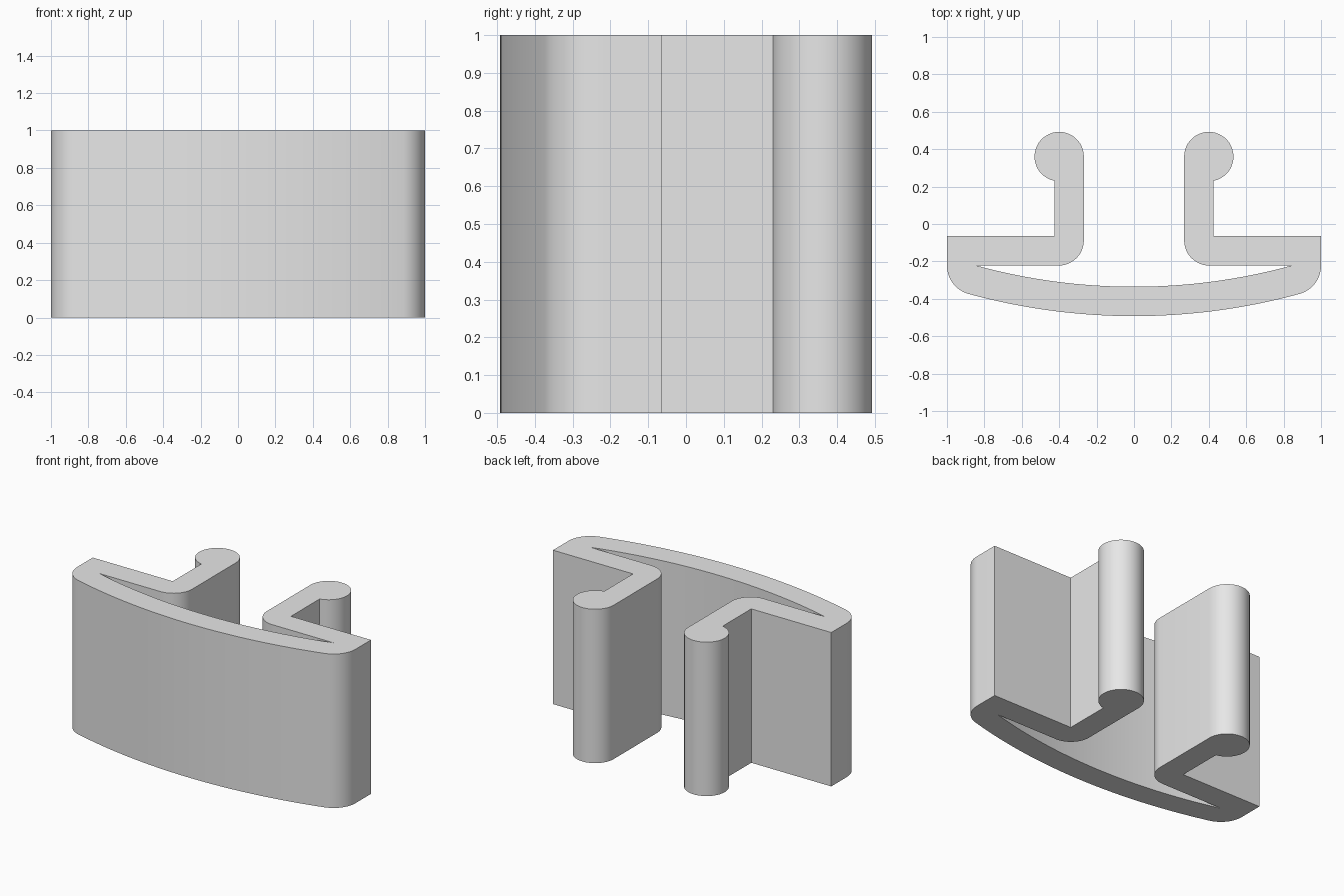
import bpy
import bmesh
from math import sin, cos, asin, radians, degrees

if "Cube" in bpy.data.objects:
    bpy.data.objects.remove(bpy.data.objects["Cube"])

HEIGHT = 1.0
WALL = 0.157          # wall thickness
BOW_R = 3.35          # outer radius of the bowed front
FRONT_Y = -0.4925
BOW_Y = FRONT_Y + BOW_R
TIP_X = 0.843         # sharp end of the inner slot
STEM_IN, STEM_OUT = 0.268, 0.425
TAB_Y = -0.063


def arc(cx, cy, r, start, end, steps):
    """Points on a circular arc, angles in degrees."""
    angles = [radians(start + (end - start) * i / steps) for i in range(steps + 1)]
    return [(cx + r * cos(a), cy + r * sin(a)) for a in angles]


# Half cross-section, from the outer front centre to the inner front centre
inner_r = BOW_R - WALL
half_angle = degrees(asin(TIP_X / inner_r))
tip_y = BOW_Y - inner_r * cos(radians(half_angle))
bulb_r = 0.132
bulb_y = 0.4925 - bulb_r
bend_r = 0.135

half = arc(0, BOW_Y, BOW_R, -90, -90 + half_angle, 16)              # bowed front
half += arc(TIP_X, tip_y, WALL, -90 + half_angle, 0, 12)[1:]        # rounded end
half += [(1.0, TAB_Y), (STEM_OUT, TAB_Y)]                           # flat back tab
half += arc(0.4, bulb_y, bulb_r, -79, 180, 32)                      # bulb on the stem
half += arc(STEM_IN + bend_r, tip_y + bend_r, bend_r, 180, 270, 12)  # stem bend
half += arc(0, BOW_Y, inner_r, -90 + half_angle, -90, 16)           # inside of the bow

# Mirror the half to close the outline
outline = half + [(-x, y) for x, y in reversed(half[1:-1])]

# Extrude the outline upward
bm = bmesh.new()
base = bm.faces.new([bm.verts.new((x, y, 0)) for x, y in outline])
extruded = bmesh.ops.extrude_face_region(bm, geom=[base], use_keep_orig=True)
top_verts = [v for v in extruded["geom"] if isinstance(v, bmesh.types.BMVert)]
bmesh.ops.translate(bm, verts=top_verts, vec=(0, 0, HEIGHT))
bmesh.ops.recalc_face_normals(bm, faces=bm.faces)
mesh = bpy.data.meshes.new("bowed_clip")
bm.to_mesh(mesh)
bm.free()

# Plain grey material
grey = bpy.data.materials.new("plain_grey")
grey.use_nodes = True
colour = (0.8, 0.8, 0.8, 1)
grey.diffuse_color = colour
grey.node_tree.nodes["Principled BSDF"].inputs["Base Color"].default_value = colour
mesh.materials.append(grey)

clip = bpy.data.objects.new("bowed_clip", mesh)
bpy.context.collection.objects.link(clip)
bpy.ops.object.select_all(action="DESELECT")
clip.select_set(True)
bpy.context.view_layer.objects.active = clip
bpy.ops.object.shade_smooth_by_angle(angle=radians(30))
